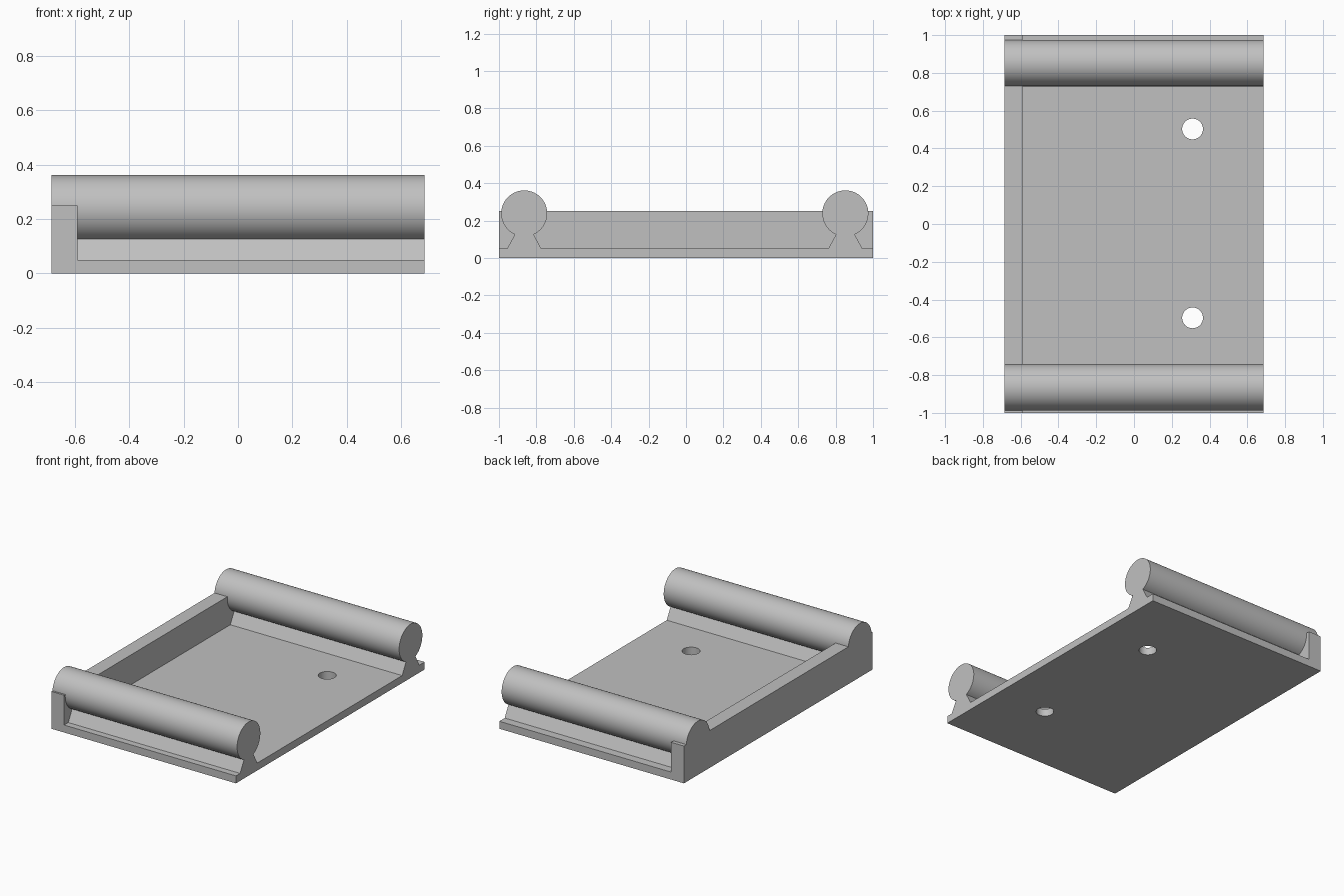
import bpy, bmesh
from math import asin, sin, cos, pi
from mathutils import Vector

HALF_X, BASE_H = 0.685, 0.05
WALL_T, WALL_H = 0.095, 0.25
RADIUS, RAIL_Z = 0.123, 0.238
NECK_TOP, NECK_FOOT = 0.05, 0.091

cube = bpy.data.objects.get("Cube")
if cube:
    bpy.data.objects.remove(cube, do_unlink=True)

grey = bpy.data.materials.new("plain grey")
grey.use_nodes = True
grey.diffuse_color = (0.53, 0.53, 0.53, 1)
grey.node_tree.nodes["Principled BSDF"].inputs["Base Color"].default_value = grey.diffuse_color


def prism(name, outline, start, depth):
    """Extrude a closed outline of 3D points from start along depth."""
    bm = bmesh.new()
    face = bm.faces.new([bm.verts.new(Vector(p) + Vector(start)) for p in outline])
    new = bmesh.ops.extrude_face_region(bm, geom=[face])["geom"]
    bmesh.ops.translate(bm, vec=depth, verts=[v for v in new if isinstance(v, bmesh.types.BMVert)])
    bmesh.ops.recalc_face_normals(bm, faces=bm.faces)
    mesh = bpy.data.meshes.new(name)
    bm.to_mesh(mesh)
    bm.free()
    mesh.materials.append(grey)
    obj = bpy.data.objects.new(name, mesh)
    bpy.context.collection.objects.link(obj)
    return obj


def combine(target, other, operation):
    """Apply an exact boolean and discard the second object."""
    bpy.context.view_layer.objects.active = target
    mod = target.modifiers.new("join", "BOOLEAN")
    mod.operation, mod.solver, mod.object = operation, "EXACT", other
    bpy.ops.object.modifier_apply(modifier=mod.name)
    bpy.data.objects.remove(other, do_unlink=True)


# Base and raised end wall share one L-shaped side profile
step = WALL_T - HALF_X
profile = [(-HALF_X, 0), (HALF_X, 0), (HALF_X, BASE_H), (step, BASE_H),
           (step, WALL_H), (-HALF_X, WALL_H)]
tray = prism("rail_tray", [(x, 0, z) for x, z in profile], (0, -1, 0), (0, 2, 0))

# Round rails on flared necks, as a keyhole section along x
gap = asin(NECK_TOP / RADIUS)
steps = 72
section = [(NECK_FOOT, 0.02), (NECK_FOOT, BASE_H)]
for i in range(steps + 1):
    a = gap + (2 * pi - 2 * gap) * i / steps
    section.append((RADIUS * sin(a), RAIL_Z - RADIUS * cos(a)))
section += [(-NECK_FOOT, BASE_H), (-NECK_FOOT, 0.02)]
for name, y in (("front_rail", -0.865), ("back_rail", 0.852)):
    rail = prism(name, [(0, p, z) for p, z in section], (-HALF_X, y, 0), (2 * HALF_X, 0, 0))
    combine(tray, rail, "UNION")

# Two screw holes through the base
circle = [(0.055 * cos(2 * pi * i / 48), 0.055 * sin(2 * pi * i / 48), 0) for i in range(48)]
for y in (-0.497, 0.503):
    cutter = prism("hole_cutter", circle, (0.31, y, -0.1), (0, 0, 0.3))
    cutter.hide_render = True
    combine(tray, cutter, "DIFFERENCE")

# Smooth the rounds, keep the corners crisp
bpy.ops.object.select_all(action="DESELECT")
tray.select_set(True)
bpy.context.view_layer.objects.active = tray
bpy.ops.object.shade_smooth_by_angle(angle=pi / 8)
